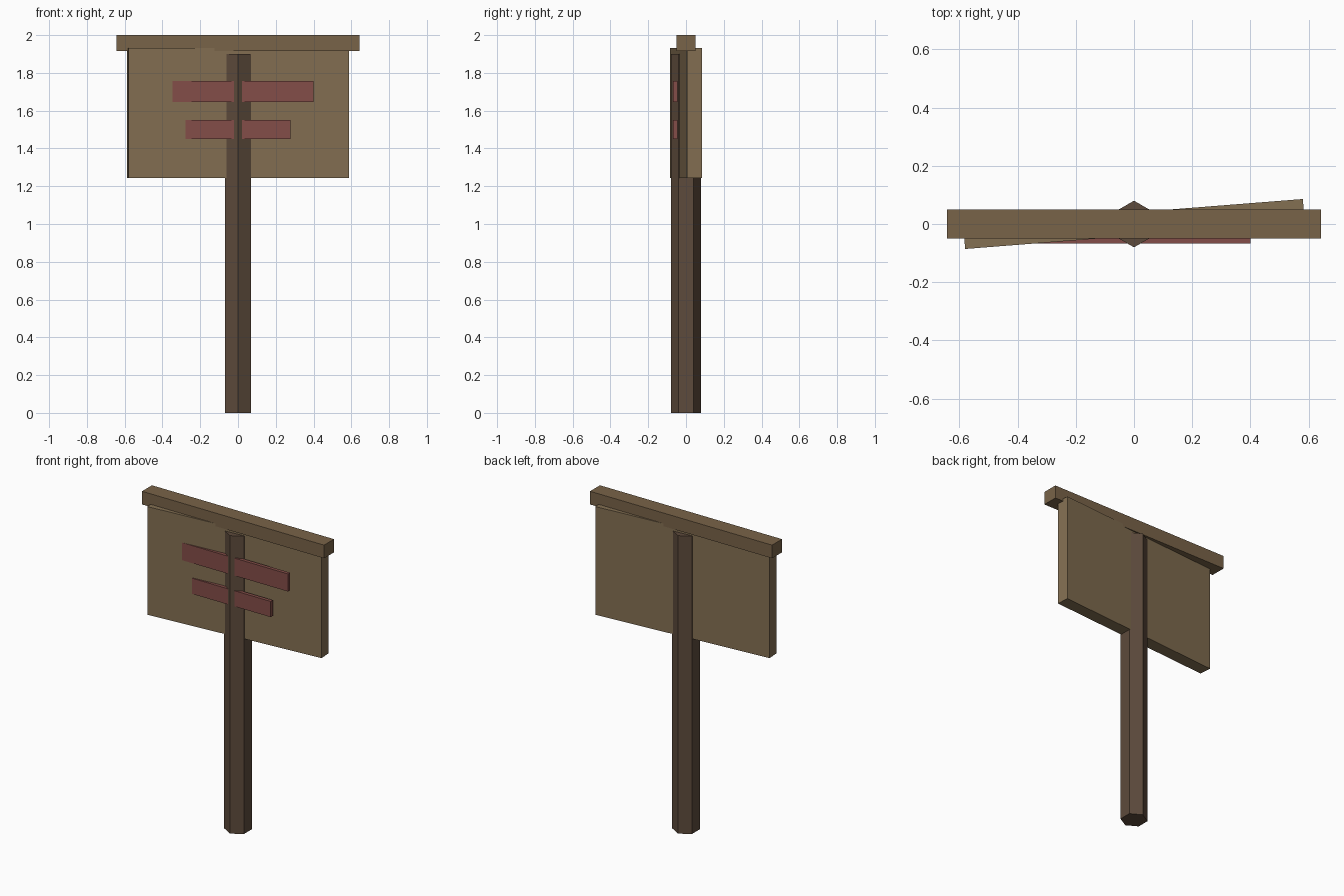
import bpy
from math import radians

if "Cube" in bpy.data.objects:
    bpy.data.objects.remove(bpy.data.objects["Cube"])


def material(name, rgb):
    m = bpy.data.materials.new(name)
    m.diffuse_color = (*rgb, 1.0)
    m.use_nodes = True
    m.node_tree.nodes["Principled BSDF"].inputs["Base Color"].default_value = m.diffuse_color
    return m


def box(name, centre, size, mat, turn=0.0):
    bpy.ops.mesh.primitive_cube_add(size=1, location=centre)
    ob = bpy.context.object
    ob.name = name
    ob.scale = size
    bpy.ops.object.transform_apply(location=False, rotation=False, scale=True)
    ob.rotation_euler.z = radians(turn)
    ob.data.materials.append(mat)
    return ob


post_wood = material("dark_wood", (0.11, 0.07, 0.045))
board_wood = material("light_wood", (0.23, 0.16, 0.085))
cap_wood = material("cap_wood", (0.19, 0.125, 0.065))
paint = material("red_paint", (0.23, 0.075, 0.065))

# Six-sided post with an edge facing forward
bpy.ops.mesh.primitive_cylinder_add(vertices=6, radius=0.08, depth=1.9,
                                    location=(0, 0, 0.95))
post = bpy.context.object
post.name = "post"
post.data.materials.append(post_wood)

# Slightly twisted sign board and the straight cap rail on top
box("sign_board", (0, 0, 1.588), (1.17, 0.08, 0.69), board_wood, turn=4.5)
box("top_rail", (0, 0, 1.958), (1.285, 0.10, 0.084), cap_wood)

# Painted strips across the front, partly sunk into the board
for name, half, z, height in (("upper_stripe", 0.40, 1.702, 0.112),
                              ("lower_stripe", 0.278, 1.50, 0.10)):
    box(name, (0, -0.0565, z), (2 * half, 0.022, height), paint)
